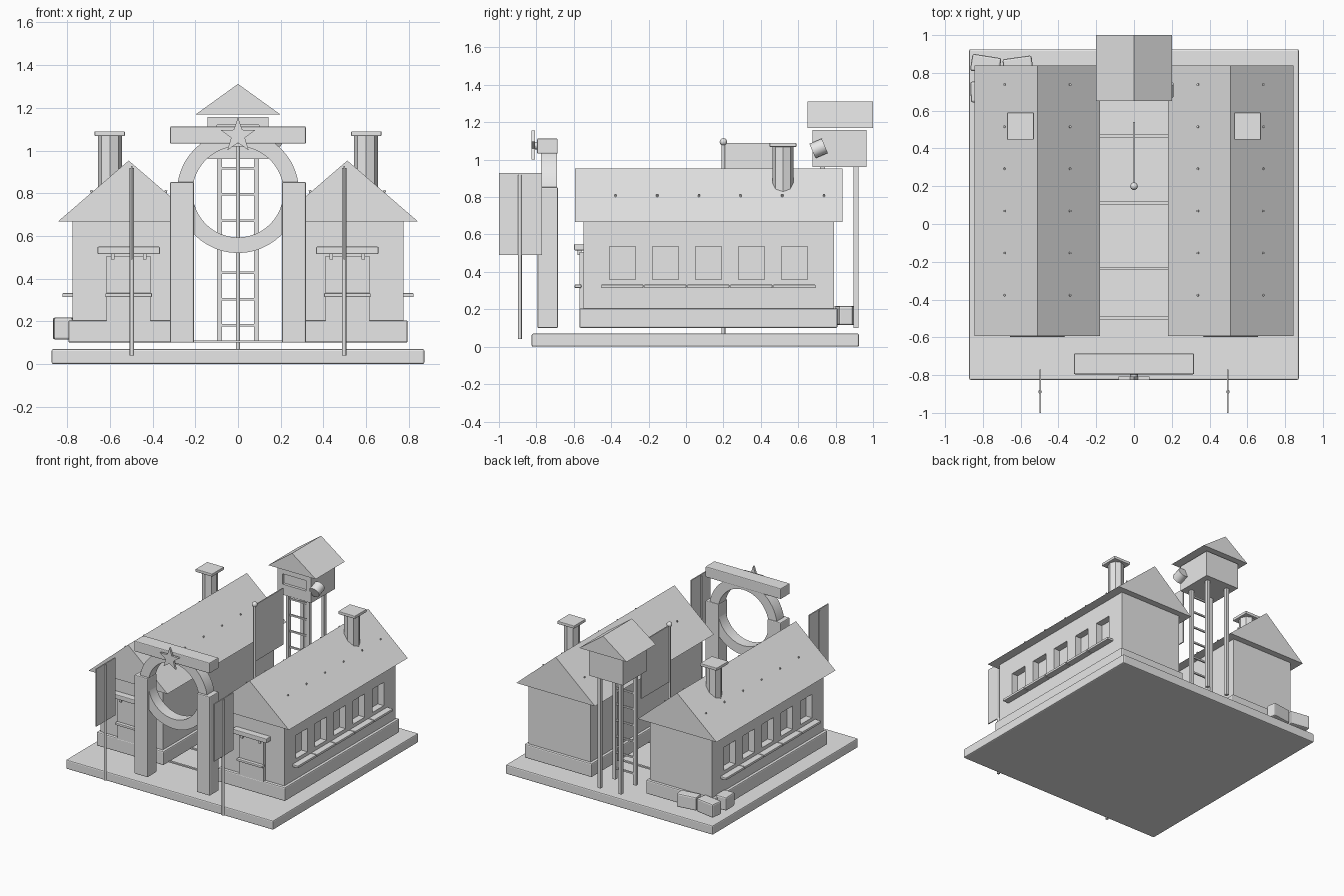
import bpy, bmesh, math
from mathutils import Vector, Matrix

if "Cube" in bpy.data.objects:
    bpy.data.objects.remove(bpy.data.objects["Cube"])

grey = bpy.data.materials.new("plain grey")
grey.use_nodes = True
grey.diffuse_color = (0.8, 0.8, 0.8, 1)
grey.node_tree.nodes["Principled BSDF"].inputs["Base Color"].default_value = (0.8, 0.8, 0.8, 1)


def finish(bm, name, bevel=0):
    bmesh.ops.recalc_face_normals(bm, faces=bm.faces)
    mesh = bpy.data.meshes.new(name)
    bm.to_mesh(mesh)
    bm.free()
    mesh.materials.append(grey)
    ob = bpy.data.objects.new(name, mesh)
    bpy.context.collection.objects.link(ob)
    if bevel:
        mod = ob.modifiers.new("edge", "BEVEL")
        mod.width = bevel
        mod.segments = 2
    return ob


def box_mesh(xs, ys, zs):
    """Box from (min, max) pairs; pairs may be given in either order."""
    bm = bmesh.new()
    bmesh.ops.create_cube(bm, size=1)
    size = [abs(b - a) for a, b in (xs, ys, zs)]
    mid = [(a + b) / 2 for a, b in (xs, ys, zs)]
    bmesh.ops.transform(bm, matrix=Matrix.Translation(mid) @ Matrix.Diagonal((*size, 1)), verts=bm.verts)
    return bm


def box(name, xs, ys, zs, bevel=0, turn=0):
    bm = box_mesh(xs, ys, zs)
    if turn:
        mid = Vector(((xs[0] + xs[1]) / 2, (ys[0] + ys[1]) / 2, 0))
        bmesh.ops.rotate(bm, cent=mid, matrix=Matrix.Rotation(math.radians(turn), 3, "Z"), verts=bm.verts)
    return finish(bm, name, bevel)


def rod(name, a, b, r, sides=12, smooth=True):
    a, b = Vector(a), Vector(b)
    bm = bmesh.new()
    rot = (b - a).to_track_quat("Z", "Y").to_matrix().to_4x4()
    bmesh.ops.create_cone(bm, cap_ends=True, segments=sides, radius1=r, radius2=r, depth=(b - a).length,
                          matrix=Matrix.Translation((a + b) / 2) @ rot)
    if smooth:
        for f in bm.faces:
            f.smooth = len(f.verts) == 4
    return finish(bm, name)


def extrude_y(name, points, y0, y1):
    """Extrude an x-z outline along y."""
    bm = bmesh.new()
    face = bm.faces.new([bm.verts.new((x, y0, z)) for x, z in points])
    new = bmesh.ops.extrude_face_region(bm, geom=[face])["geom"]
    bmesh.ops.translate(bm, vec=(0, y1 - y0, 0), verts=[v for v in new if isinstance(v, bmesh.types.BMVert)])
    return finish(bm, name)


def recessed_box(name, xs, ys, zs, axis, side, windows, height, depth):
    """Box whose face towards side*axis has window recesses; windows are spans along the other axis."""
    bm = box_mesh(xs, ys, zs)
    along = 1 - axis
    cuts = [(along, c) for w in windows for c in w] + [(2, c) for c in height]
    for ax, pos in cuts:
        point, normal = Vector(), Vector()
        point[ax], normal[ax] = pos, 1
        bmesh.ops.bisect_plane(bm, geom=bm.verts[:] + bm.edges[:] + bm.faces[:], plane_co=point, plane_no=normal)
    bm.normal_update()
    holes = []
    for f in bm.faces:
        c = f.calc_center_median()
        if f.normal[axis] * side > 0.9 and height[0] < c.z < height[1]:
            if any(a < c[along] < b for a, b in windows):
                holes.append(f)
    bmesh.ops.inset_individual(bm, faces=holes, thickness=0.008, depth=0)
    bmesh.ops.inset_individual(bm, faces=holes, thickness=0.0005, depth=-depth)
    return finish(bm, name)


# Ground slab and the slats between the houses
box("ground_slab", (-0.873, 0.873), (-0.825, 0.925), (0, 0.07), 0.008)
for y in (0.465, 0.112, -0.235, -0.498):
    box("path_slat", (-0.25, 0.25), (y - 0.008, y + 0.008), (0.1, 0.11))

window_ys = [-0.34 + 0.23 * i for i in range(5)]
for s in (-1, 1):
    c = s * 0.512  # ridge line of this house
    # House body
    box("foundation", (c - 0.283, c + 0.283), (-0.57, 0.81), (0.1, 0.205), 0.008)
    recessed_box("house_walls", (c - 0.262, c + 0.262), (-0.548, 0.79), (0.2, 0.667), 0, s,
                 [(y - 0.075, y + 0.075) for y in window_ys], (0.353, 0.542), 0.05)
    for y in window_ys:
        box("window_sill", (s * 0.76, s * 0.822), (y - 0.112, y + 0.112), (0.314, 0.332), 0.003)
    extrude_y("roof", [(c - 0.332, 0.667), (c + 0.332, 0.667), (c, 0.953)], -0.593, 0.838)
    # Roof studs
    for side in (-1, 1):
        for i in range(6):
            y = -0.377 + 0.223 * i
            x = c + side * 0.17
            rod("roof_stud", (x, y, 0.8), (x + side * 0.006, y, 0.814), 0.006, 8)
    # Chimney
    rod("chimney", (s * 0.6, 0.518, 0.8), (s * 0.6, 0.518, 1.07), 0.056, 8, False)
    box("chimney_cap", (s * 0.53, s * 0.672), (0.447, 0.59), (1.068, 1.09), 0.004)
    # Doorway
    box("door", (c - 0.103, c + 0.103), (-0.57, -0.54), (0.2, 0.505))
    box("door_canopy", (c - 0.146, c + 0.146), (-0.598, -0.54), (0.515, 0.55), 0.005)
    box("door_rail", (c - 0.109, c + 0.109), (-0.595, -0.56), (0.314, 0.332), 0.004)
    for side in (-1, 1):
        x = c + side * 0.075
        box("canopy_post", (x - 0.008, x + 0.008), (-0.58, -0.56), (0.49, 0.52))
    # Gate pillar and banner
    box("gate_pillar", (s * 0.206, s * 0.318), (-0.794, -0.685), (0.1, 0.853), 0.006)
    rod("banner_pole", (s * 0.497, -0.888, 0.04), (s * 0.497, -0.888, 0.918), 0.01)
    box("banner", (s * 0.497 - 0.004, s * 0.497 + 0.004), (-1, -0.77), (0.49, 0.928))

# Gate ring
bm = bmesh.new()
n = 48
loops = []
for r, y in ((0.286, -0.776), (0.286, -0.69), (0.213, -0.69), (0.213, -0.776)):
    loops.append([bm.verts.new((r * math.cos(i * math.tau / n), y, 0.806 + r * math.sin(i * math.tau / n)))
                  for i in range(n)])
for k in range(4):
    a, b = loops[k], loops[(k + 1) % 4]
    for i in range(n):
        f = bm.faces.new((a[i], a[(i + 1) % n], b[(i + 1) % n], b[i]))
        f.smooth = k in (0, 2)
ring = finish(bm, "gate_ring")
for e in ring.data.edges:
    va, vb = (ring.data.vertices[i].co for i in e.vertices)
    e.use_edge_sharp = abs(va.y - vb.y) < 0.001

# Gate beam and star
box("gate_beam", (-0.318, 0.318), (-0.796, -0.686), (1.032, 1.113), 0.006)
star = []
for i in range(10):
    r = 0.034 if i % 2 else 0.085
    t = math.pi / 2 + i * math.pi / 5
    star.append((r * math.cos(t), 1.07 + r * math.sin(t)))
extrude_y("star", star, -0.825, -0.808)
rod("star_mount", (0, -0.815, 1.075), (0, -0.79, 1.075), 0.02)

# Central flag
rod("flagpole", (0, 0.2, 0.07), (0, 0.2, 1.09), 0.01)
bm = bmesh.new()
bmesh.ops.create_uvsphere(bm, u_segments=16, v_segments=10, radius=0.02, matrix=Matrix.Translation((0, 0.2, 1.095)))
for f in bm.faces:
    f.smooth = True
finish(bm, "flagpole_ball")
box("flag", (-0.004, 0.004), (0.2, 0.54), (0.66, 1.09))

# Watchtower with ladder
for x in (-0.087, 0.087):
    for y in (0.73, 0.908):
        box("tower_leg", (x - 0.012, x + 0.012), (y - 0.013, y + 0.013), (0.1, 0.97))
for i in range(7):
    z = 0.182 + 0.1225 * i
    box("ladder_rung", (-0.08, 0.08), (0.724, 0.736), (z - 0.006, z + 0.006))
recessed_box("tower_cabin", (-0.143, 0.143), (0.677, 0.965), (0.96, 1.158), 1, -1,
             [(-0.105, 0.105)], (1.035, 1.125), 0.02)
extrude_y("tower_roof", [(-0.2, 1.168), (0.2, 1.168), (0, 1.312)], 0.65, 1.0)
box("lamp_bracket", (0.14, 0.165), (0.7, 0.73), (1.04, 1.08))
rod("searchlight", (0.168, 0.676, 1.046), (0.168, 0.742, 1.074), 0.042, 16)

# Crates stacked by the rear corner
for x, y, w, d, turn in ((-0.785, 0.845, 0.155, 0.09, -9), (-0.615, 0.845, 0.155, 0.075, 8),
                         (-0.82, 0.7, 0.09, 0.11, 2)):
    box("crate", (x - w / 2, x + w / 2), (y - d / 2, y + d / 2), (0.115, 0.218), 0.01, turn)
